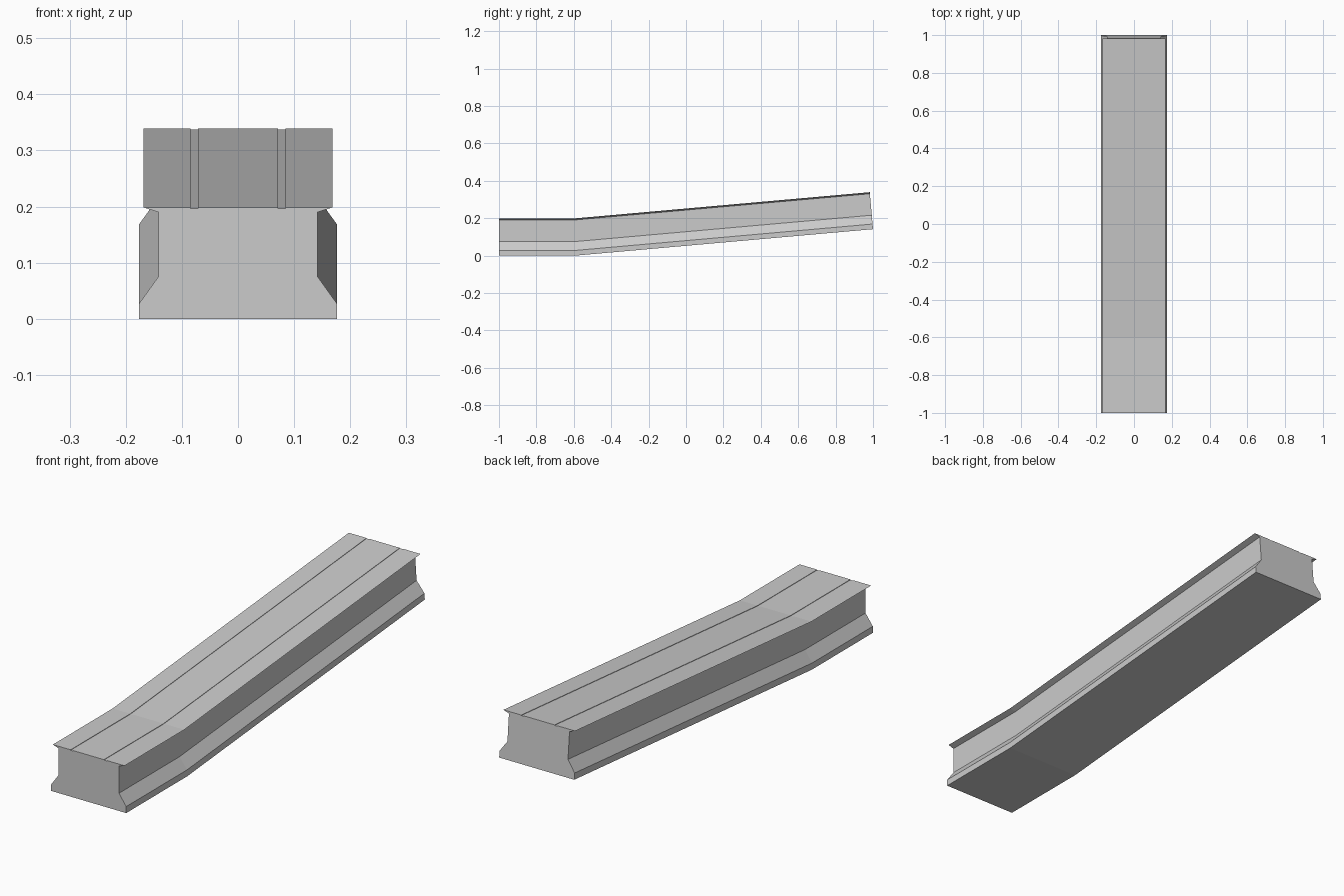
import bpy, bmesh, math

if "Cube" in bpy.data.objects:
    bpy.data.objects.remove(bpy.data.objects["Cube"])

# Half cross-section (x, height), from base centre outwards and up to the deck groove
H = 0.1985
half = [(0.176, 0.0), (0.176, 0.0276), (0.142, 0.075), (0.142, 0.19), (0.168, H),
        (0.0850, H), (0.0850, H - 0.002), (0.0710, H - 0.002), (0.0710, H)]
profile = half + [(-x, z) for x, z in reversed(half)]

# Path: level run, mitred bend, then a ramp cut square at its end
a = math.atan(0.0888)
bend = -0.6 + H * math.tan(a / 2)


def station(y0, z0, lean):
    """Place the profile with its height axis running along the lean vector."""
    return [(x, y0 + h * lean[0], z0 + h * lean[1]) for x, h in profile]


rings = [station(-1.0, 0.0, (0, 1)),
         station(bend, 0.0, (-math.tan(a / 2), 1)),
         station(1.0, (1.0 - bend) * math.tan(a), (-math.sin(a), math.cos(a)))]

# Inclined conveyor body with flared deck edges and two deck grooves
bm = bmesh.new()
loops = [[bm.verts.new(p) for p in ring] for ring in rings]
n = len(profile)
for r0, r1 in zip(loops, loops[1:]):
    for i in range(n):
        j = (i + 1) % n
        bm.faces.new((r0[i], r0[j], r1[j], r1[i]))
bm.faces.new(loops[0])
bm.faces.new(loops[-1])
bmesh.ops.recalc_face_normals(bm, faces=bm.faces)

mesh = bpy.data.meshes.new("conveyor_ramp")
bm.to_mesh(mesh)
bm.free()
bpy.context.collection.objects.link(bpy.data.objects.new("conveyor_ramp", mesh))
